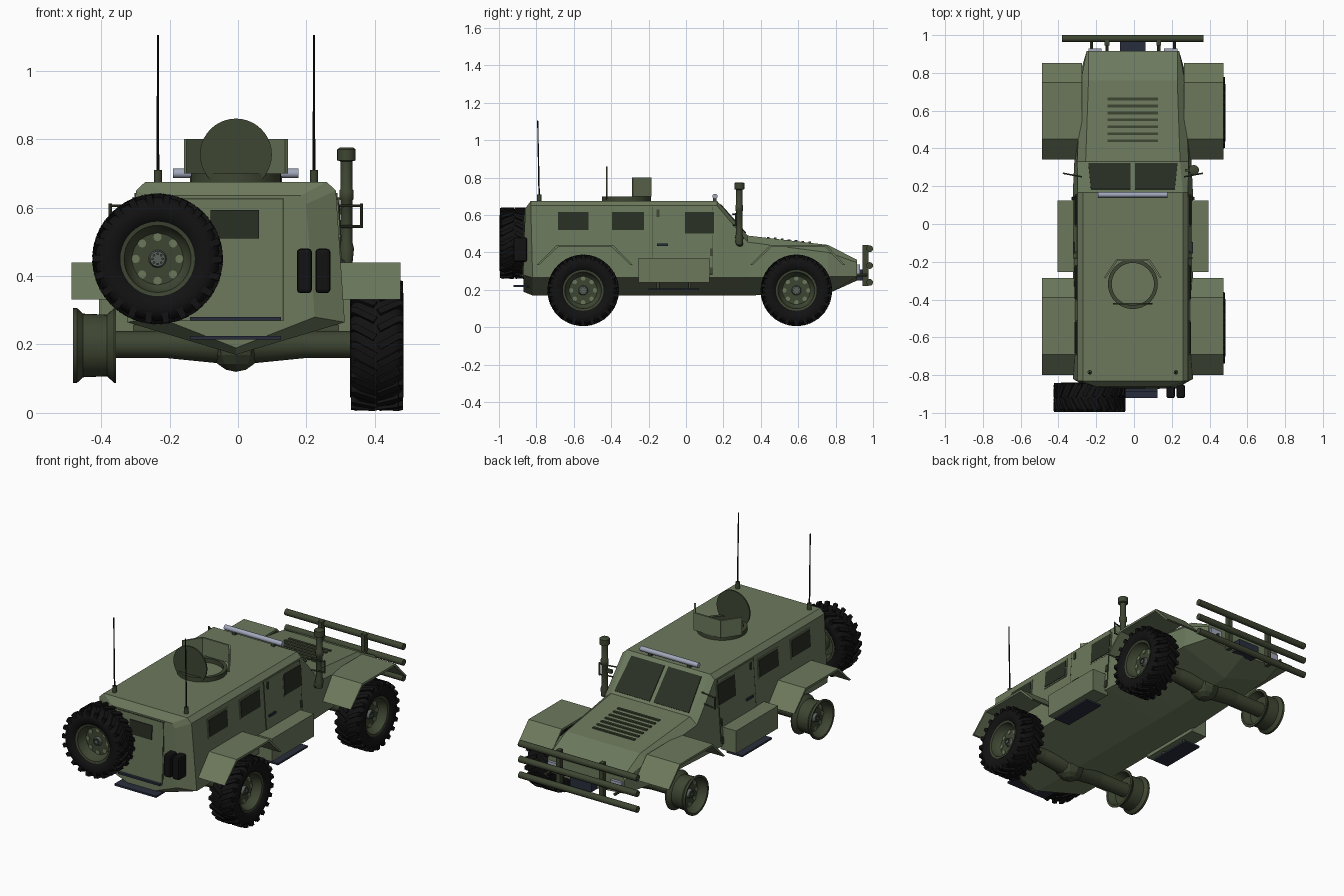
import bpy, bmesh, math
from mathutils import Matrix, Vector

cube = bpy.data.objects.get("Cube")
if cube:
    bpy.data.objects.remove(cube)

CX = -0.006  # body centre line


def material(name, r, g, b):
    m = bpy.data.materials.new(name)
    m.use_nodes = True
    m.diffuse_color = (r, g, b, 1)
    m.node_tree.nodes["Principled BSDF"].inputs["Base Color"].default_value = (r, g, b, 1)
    return m


GREEN = material("olive green", .15, .19, .108)
DARK = material("dark olive", .048, .061, .032)
RUBBER = material("black rubber", .006, .006, .006)
GLASS = material("dark glass", .022, .029, .017)
STEEL = material("blue steel", .021, .027, .045)
LAMP = material("pale lamp", .36, .39, .50)
HUB = material("grey hub", .10, .12, .11)


def finish(bm, name, mat, smooth=False, matrix=None):
    if matrix:
        bmesh.ops.transform(bm, matrix=matrix, verts=bm.verts)
    bmesh.ops.remove_doubles(bm, verts=bm.verts, dist=1e-5)
    bmesh.ops.recalc_face_normals(bm, faces=bm.faces)
    me = bpy.data.meshes.new(name)
    bm.to_mesh(me)
    bm.free()
    me.materials.append(mat)
    ob = bpy.data.objects.new(name, me)
    bpy.context.collection.objects.link(ob)
    if smooth:
        bpy.ops.object.select_all(action='DESELECT')
        ob.select_set(True)
        bpy.context.view_layer.objects.active = ob
        bpy.ops.object.shade_smooth_by_angle(angle=math.radians(40))
    return ob


def box(name, lo, hi, mat):
    bm = bmesh.new()
    lo, hi = Vector(lo), Vector(hi)
    m = Matrix.Translation((lo + hi) / 2) @ Matrix.Diagonal((*(hi - lo), 1))
    bmesh.ops.create_cube(bm, size=1, matrix=m)
    return finish(bm, name, mat)


def rod(name, a, b, r, mat, r2=None, segs=16):
    a, b = Vector(a), Vector(b)
    bm = bmesh.new()
    m = Matrix.Translation((a + b) / 2) @ (b - a).to_track_quat('Z', 'Y').to_matrix().to_4x4()
    bmesh.ops.create_cone(bm, cap_ends=True, segments=segs, radius1=r,
                          radius2=r if r2 is None else r2, depth=(b - a).length, matrix=m)
    return finish(bm, name, mat, True)


def panel(name, corners, mat, thick=.006, axis=None):
    """Flat plate grown from a polygon, evenly to both sides along its normal."""
    bm = bmesh.new()
    f = bm.faces.new([bm.verts.new(c) for c in corners])
    f.normal_update()
    n = f.normal.copy()
    for v in f.verts:
        v.co -= n * thick / 2
    ext = bmesh.ops.extrude_face_region(bm, geom=[f], use_keep_orig=True)["geom"]
    bmesh.ops.translate(bm, vec=n * thick, verts=[g for g in ext if isinstance(g, bmesh.types.BMVert)])
    return finish(bm, name, mat)


def lathe(name, profile, mat, matrix, segs=40):
    """Spin a closed (radius, height) profile around z."""
    bm = bmesh.new()
    rings = [[bm.verts.new((r * math.cos(t), r * math.sin(t), h)) for r, h in profile]
             for t in (2 * math.pi * i / segs for i in range(segs))]
    n = len(profile)
    for i in range(segs):
        a, b = rings[i], rings[(i + 1) % segs]
        for j in range(n):
            k = (j + 1) % n
            bm.faces.new((a[j], b[j], b[k], a[k]))
    return finish(bm, name, mat, True, matrix)


# Hull: lofted cross-sections (y low, y top, keel z, sill w/z, shoulder w/z, roof w/z)
stations = [(-.87, -.86, .19, .23, .28, .205, .61, .19, .635),
            (-.82, -.83, .17, .318, .265, .292, .65, .265, .675),
            (.166, .166, .17, .318, .265, .292, .65, .265, .675),
            (.33, .33, .17, .31, .265, .295, .455, .25, .49),
            (.76, .76, .18, .29, .27, .275, .40, .235, .44),
            (.915, .915, .25, .245, .27, .245, .345, .235, .36)]
bm = bmesh.new()
loops = []
for yl, yt, zb, wl, zl, ws, zs, wt, zt in stations:
    half = [(wl, yl, zl), (ws, yt, zs), (wt, yt, zt)]
    pts = [(0, yl, zb)] + half + [(-x, y, z) for x, y, z in reversed(half)]
    loops.append([bm.verts.new((x + CX, y, z)) for x, y, z in pts])
for a, b in zip(loops, loops[1:]):
    for j in range(len(a)):
        k = (j + 1) % len(a)
        bm.faces.new((a[j], a[k], b[k], b[j]))
bm.faces.new(loops[0])
bm.faces.new(loops[-1])
finish(bm, "armoured_hull", GREEN)


# Wheels
def wheel(name, matrix, tyre=True):
    """Axis along local z, outer face towards +z."""
    lathe(name + "_rim", [(0, .015), (.075, .015), (.09, .03), (.098, .062), (.109, .064), (.109, .052),
                          (.093, .035), (.090, -.035), (.109, -.056), (.109, -.062), (.096, -.062),
                          (.08, -.02), (0, -.02)], DARK, matrix)
    lathe(name + "_hub", [(0, .03), (.022, .03), (.026, .015), (0, .015)], HUB, matrix, 20)
    bolts = bmesh.new()
    for i in range(8):
        t = math.pi / 4 * i
        m = Matrix.Rotation(t, 4, 'Z') @ Matrix.Translation((.064, 0, .016))
        bmesh.ops.create_cone(bolts, cap_ends=True, segments=12, radius1=.012, radius2=.012, depth=.006, matrix=m)
    finish(bolts, name + "_rim_holes", GREEN, False, matrix)
    studs = bmesh.new()
    for i in range(8):
        m = Matrix.Rotation(math.pi / 4 * i, 4, 'Z') @ Matrix.Translation((.015, 0, .032))
        bmesh.ops.create_cone(studs, cap_ends=True, segments=6, radius1=.004, radius2=.004, depth=.008, matrix=m)
    finish(studs, name + "_studs", DARK, False, matrix)
    if not tyre:
        return
    side = [(.107, .06), (.12, .073), (.15, .078), (.17, .07), (.181, .05)]
    lathe(name + "_tyre", side + [(r, -h) for r, h in reversed(side)], RUBBER, matrix, 48)
    lugs = bmesh.new()
    n = 22
    for i in range(n):
        for s in (1, -1):
            t = 2 * math.pi * (i + .25 * s) / n
            spin = Matrix.Rotation(t, 4, 'Z')
            slant = Matrix.Rotation(s * .5, 4, 'X')
            m = spin @ Matrix.Translation((.182, 0, s * .036)) @ slant @ Matrix.Diagonal((.016, .02, .07, 1))
            bmesh.ops.create_cube(lugs, size=1, matrix=m)
            m = spin @ Matrix.Translation((.172, -s * s * .014, s * .069)) @ Matrix.Diagonal((.03, .02, .014, 1))
            bmesh.ops.create_cube(lugs, size=1, matrix=m)
    finish(lugs, name + "_tread", RUBBER, False, matrix)


for label, y in (("rear", -.55), ("front", .59)):
    for side, s in (("left", 1), ("right", -1)):
        m = Matrix.Translation((CX + s * .412, y, .197)) @ Matrix.Rotation(s * math.pi / 2, 4, 'Y')
        wheel(label + "_" + side + "_wheel", m, s > 0)
    rod(label + "_axle", (-.40, y, .2), (.39, y, .2), .04, DARK)
    for s in (1, -1):
        rod(label + "_axle_flare", (CX + s * .05, y, .2), (CX + s * .2, y, .2), .055, DARK, .04)
    bm = bmesh.new()
    bmesh.ops.create_uvsphere(bm, u_segments=10, v_segments=8, radius=.08, matrix=Matrix.Translation((CX, y, .2)))
    finish(bm, label + "_differential", DARK)
wheel("spare", Matrix.Translation((-.235, -.918, .45)) @ Matrix.Rotation(math.pi / 2, 4, 'X'))
rod("spare_carrier", (-.235, -.92, .45), (-.235, -.84, .45), .05, DARK)


# Side parts, both sides
def wall(s, y, z, out=0):
    return (CX + s * (.318 - .0675 * (z - .265) + out), y, z)


def side_panel(name, s, y0, y1, z0, z1, mat, thick=.008, out=0):
    panel(name, [wall(s, y0, z0, out), wall(s, y1, z0, out), wall(s, y1, z1, out), wall(s, y0, z1, out)], mat, thick)


for s in (1, -1):
    for y0, y1, z0, z1 in ((-.685, -.52, .52, .615), (-.396, -.225, .52, .615), (-.005, .15, .50, .617)):
        side_panel("side_window_frame", s, y0 - .008, y1 + .008, z0 - .008, z1 + .008, GREEN)
        side_panel("side_window", s, y0, y1, z0, z1, GLASS, .008, .003)
    side_panel("side_door", s, -.178, .142, .29, .642, GREEN, .006)
    for y in (-.18, .143):
        side_panel("door_gap", s, y - .002, y + .002, .29, .642, DARK, .007)
    side_panel("door_handle", s, -.155, -.095, .435, .447, STEEL, .009, .007)
    for y, z in ((.135, .30), (.135, .40), (-.15, .61)):
        side_panel("door_hinge", s, y - .007, y + .007, z - .02, z + .02, DARK, .009, .004)
    xs = sorted((CX + s * .30, CX + s * .40))
    box("side_locker", (xs[0], -.255, .24), (xs[1], .125, .37), GREEN)
    box("side_step", (xs[0], -.20, .198), (xs[1] , .07, .208), STEEL)
    for y in (-.15, .02):
        rod("step_bracket", (CX + s * .33, y, .2), (CX + s * .33, y, .25), .008, DARK)
    # Bent sheet mudguards
    for label, y0, y1, y2, y3 in (("rear", -.80, -.69, -.39, -.285), ("front", .342, .45, .75, .852)):
        outer = [(y0, .332), (y1, .44), (y2, .44), (y3, .332)]
        inner = [(y + d, z - .012) for (y, z), d in zip(outer, (.016, .005, -.005, -.016))]
        inner[0], inner[3] = (y0 + .013, .332), (y3 - .013, .332)
        bm = bmesh.new()
        rings = [[[bm.verts.new((CX + s * x, y, z)) for y, z in row] for row in (outer, inner)] for x in (.27, .481)]
        for i in range(3):
            for r in (0, 1):
                bm.faces.new((rings[0][r][i], rings[0][r][i + 1], rings[1][r][i + 1], rings[1][r][i]))
                bm.faces.new((rings[r][0][i], rings[r][0][i + 1], rings[r][1][i + 1], rings[r][1][i]))
        for i in (0, 3):
            bm.faces.new((rings[0][0][i], rings[1][0][i], rings[1][1][i], rings[0][1][i]))
        finish(bm, label + "_mudguard", GREEN)
    # Mirrors
    for z in (.545, .605):
        rod("mirror_arm", (CX + s * .27, .25, z), (CX + s * .367, .268, z), .004, DARK, segs=8)
    rod("mirror_post", (CX + s * .367, .268, .54), (CX + s * .367, .268, .612), .005, DARK, segs=8)
    rod("antenna_base", (CX + s * .228, -.785, .67), (CX + s * .228, -.785, .71), .012, DARK)
    rod("antenna", (CX + s * .228, -.785, .70), (CX + s * .228, -.793, 1.105), .004, RUBBER, .003, 8)
    # Windscreen pane on the slope between roof and bonnet
    pane = []
    for x, t in ((.012, .1), (.222, .1), (.236, .93), (.012, .93)):
        pane.append((CX + s * x, .166 + .164 * t, .675 - .185 * t))
    panel("windscreen_pane", pane, GLASS, .009)
    # Headlights and bull bar stays
    box("headlight", (CX + s * .2 - .035, .90, .285), (CX + s * .2 + .035, .93, .335), LAMP)
    box("bar_upright", (CX + s * .137 - .012, .945, .22), (CX + s * .137 + .012, .975, .44), DARK)
    for x in (.137, .22):
        rod("bar_stay", (CX + s * x, .89, .28), (CX + s * x, .97, .28), .008, DARK, segs=8)

# Bull bar and winch
for z in (.24, .33, .42):
    rod("bull_bar", (-.382, .982, z), (.367, .982, z), .018, DARK)
box("winch", (-.075, .90, .25), (.062, .965, .31), STEEL)

# Bonnet louvres
for i in range(7):
    y = .44 + i * .037
    z = .49 - (y - .33) * .116
    box("bonnet_louvre", (-.14, y - .007, z - .01), (.126, y + .007, z + .006), DARK)

# Roof ring, hatch lid, shield and light bar
lathe("turret_ring", [(.112, .67), (.132, .67), (.132, .70), (.112, .70)], DARK, Matrix.Translation((CX, -.318, 0)))
rod("hatch_lid", (CX, -.427, .755), (CX, -.419, .755), .105, DARK, segs=40)
plan = [(-.148, -.285), (-.085, -.19), (.085, -.19), (.148, -.285)]
for (xa, ya), (xb, yb) in zip(plan, plan[1:]):
    panel("gunner_shield", [(CX + xa, ya, .70), (CX + xb, yb, .70), (CX + xb, yb, .80), (CX + xa, ya, .80)], GREEN, .01)
rod("light_bar", (-.19, .155, .70), (.177, .155, .70), .014, LAMP, segs=12)
for x in (-.13, .118):
    box("light_bar_foot", (x - .01, .145, .67), (x + .01, .163, .695), DARK)

# Snorkel
lathe("snorkel", [(0, .44), (.018, .44), (.022, .48), (.017, .50), (.017, .62), (.021, .625), (.021, .65), (.017, .655),
                  (.017, .735), (.027, .738), (.027, .77), (.02, .775), (0, .775)],
      DARK, Matrix.Translation((.317, .285, 0)), 20)
rod("snorkel_elbow", (.317, .285, .46), (.27, .29, .44), .018, DARK)
box("snorkel_clamp", (.27, .278, .58), (.317, .292, .60), DARK)

# Rear door, window, steps and jerry cans
def rear_panel(name, x0, x1, z0, z1, mat, thick):
    y = lambda z: -.87 + .01 * max(0, z - .28) / .33
    panel(name, [(x0, y(z0), z0), (x1, y(z0), z0), (x1, y(z1), z1), (x0, y(z1), z1)], mat, thick)


rear_panel("rear_door_gap", -.204, .134, .268, .628, DARK, .006)
rear_panel("rear_door", -.20, .13, .272, .624, GREEN, .009)
rear_panel("rear_window", -.08, .062, .51, .592, GLASS, .018)
box("upper_rear_step", (-.14, -.89, .27), (.125, -.85, .28), STEEL)
box("lower_rear_step", (-.14, -.922, .215), (.125, -.84, .225), STEEL)
for x in (.194, .248):
    can = box("jerry_can", (x - .022, -.922, .35), (x + .022, -.85, .48), RUBBER)
    bev = can.modifiers.new("rounding", 'BEVEL')
    bev.width, bev.segments = .01, 2
